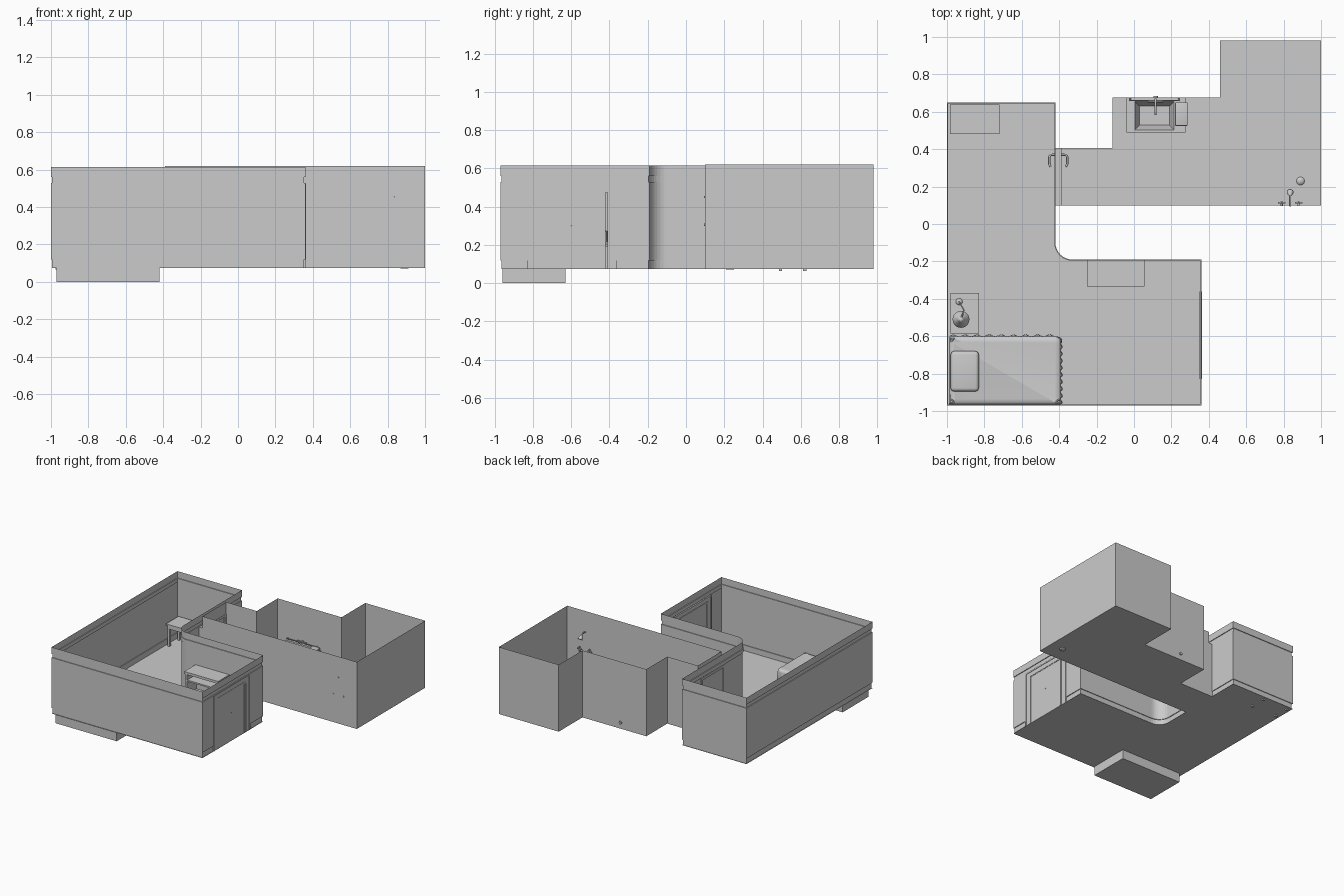
import bpy, bmesh, math
from mathutils import Vector

if "Cube" in bpy.data.objects:
    bpy.data.objects.remove(bpy.data.objects["Cube"])

F, T = 0.075, 0.615   # floor and wall-top heights


def make(name, verts, faces, smooth=False):
    me = bpy.data.meshes.new(name)
    me.from_pydata(verts, [], faces)
    ob = bpy.data.objects.new(name, me)
    bpy.context.collection.objects.link(ob)
    if smooth:
        for p in me.polygons:
            p.use_smooth = True
    return ob


def boxes(name, specs, bevel=0, seg=2):
    """One object made of several (x0,x1,y0,y1,z0,z1) boxes."""
    bm = bmesh.new()
    for x0, x1, y0, y1, z0, z1 in specs:
        vs = bmesh.ops.create_cube(bm, size=1)['verts']
        for v in vs:
            v.co = Vector(((x0 + x1) / 2 + v.co.x * (x1 - x0), (y0 + y1) / 2 + v.co.y * (y1 - y0),
                           (z0 + z1) / 2 + v.co.z * (z1 - z0)))
    me = bpy.data.meshes.new(name)
    bm.to_mesh(me)
    bm.free()
    ob = bpy.data.objects.new(name, me)
    bpy.context.collection.objects.link(ob)
    if bevel:
        m = ob.modifiers.new('bevel', 'BEVEL')
        m.width, m.segments = bevel, seg
        for p in me.polygons:
            p.use_smooth = True
    return ob


def wall(name, path, profile, closed):
    """Sweep an (inset, z) profile along a plan path, mitring the corners."""
    n, k = len(path), len(profile)
    pts = [Vector(p) for p in path]
    verts, faces = [], []
    for i, p in enumerate(pts):
        ds = []
        if closed or i > 0:
            ds.append((p - pts[i - 1]).normalized())
        if closed or i < n - 1:
            ds.append((pts[(i + 1) % n] - p).normalized())
        ns = [Vector((-d.y, d.x)) for d in ds]
        m = sum(ns, Vector((0, 0))).normalized()
        m /= m.dot(ns[0])
        verts += [(p.x + m.x * o, p.y + m.y * o, z) for o, z in profile]
    for i in range(n if closed else n - 1):
        j = (i + 1) % n
        faces += [(i * k + a, i * k + a + 1, j * k + a + 1, j * k + a) for a in range(k - 1)]
    return make(name, verts, faces)


def lathe(name, c, prof, seg=24):
    verts = [(c[0] + r * math.cos(2 * math.pi * i / seg), c[1] + r * math.sin(2 * math.pi * i / seg), c[2] + z)
             for r, z in prof for i in range(seg)]
    faces = [(a * seg + i, a * seg + (i + 1) % seg, (a + 1) * seg + (i + 1) % seg, (a + 1) * seg + i)
             for a in range(len(prof) - 1) for i in range(seg)]
    return make(name, verts, faces, True)


def tube(name, pts, r, cyclic=False):
    cu = bpy.data.curves.new(name, 'CURVE')
    cu.dimensions, cu.bevel_depth, cu.bevel_resolution, cu.use_fill_caps = '3D', r, 2, True
    s = cu.splines.new('POLY')
    s.points.add(len(pts) - 1)
    for q, p in zip(s.points, pts):
        q.co = (*p, 1)
    s.use_cyclic_u = cyclic
    ob = bpy.data.objects.new(name, cu)
    bpy.context.collection.objects.link(ob)
    return ob


def floor(name, path):
    return make(name, [(x, y, F) for x, y in path], [tuple(range(len(path)))])


# Bedroom shell: L-shaped plan with one rounded corner and mouldings
arc = [(-0.33 - 0.09 * math.sin(a), -0.10 - 0.09 * math.cos(a))
       for a in [math.pi / 2 * i / 8 for i in range(9)]]
sw, se, ne, nc, nw = (-1, -0.97), (0.36, -0.97), (0.36, -0.19), (-0.42, 0.65), (-1, 0.65)
floor('bedroom_floor', [sw, se, ne] + arc + [nc, nw])
low = [(0.006, F), (0.006, 0.12), (0, 0.12), (0, 0.525)]
high = [(0, 0.525), (0, 0.53), (0.006, 0.53), (0.006, 0.56), (0, 0.56), (0, T)]
wall('bedroom_wall_west', [(-0.42, 0.40), nc, nw, sw, se, (0.36, -0.83)], low, False)
wall('bedroom_wall_east', [(0.36, -0.36), ne] + arc + [(-0.42, 0.10)], low, False)
wall('bedroom_cornice', [sw, se, ne] + arc + [nc, nw], high, True)

# Bathroom shell
bath = [(-0.39, 0.10), (1, 0.10), (1, 0.98), (0.46, 0.98), (0.46, 0.675),
        (-0.115, 0.675), (-0.115, 0.405), (-0.39, 0.405)]
floor('bathroom_floor', bath)
wall('bathroom_walls', bath, [(0, F), (0, 0.62)], False)
wall('bathroom_door_header', [bath[-1], bath[0]], [(0, 0.525), (0, 0.62)], False)
floor('threshold', [(-0.42, 0.10), (-0.39, 0.10), (-0.39, 0.405), (-0.42, 0.405)])


def door_frame(name, x0, x1, y0, y1, top, w):
    boxes(name, [(x0, x1, y0, y0 + w, F, top - w), (x0, x1, y1 - w, y1, F, top - w),
                 (x0, x1, y0, y1, top - w, top)])


# Entrance door with stepped casing
door_frame('entrance_casing_outer', 0.349, 0.363, -0.83, -0.36, 0.525, 0.01)
door_frame('entrance_casing', 0.353, 0.36, -0.82, -0.37, 0.515, 0.04)
door_frame('entrance_casing_inner', 0.349, 0.362, -0.78, -0.42, 0.49, 0.012)
boxes('entrance_door', [(0.354, 0.358, -0.768, -0.432, F, 0.478)])
lathe('peephole', (0.356, -0.6, 0.3), [(0, -0.005), (0.005, 0), (0, 0.005)], 8)

# Bathroom door with lever handles on both sides
door_frame('bathroom_door_casing', -0.424, -0.388, 0.10, 0.405, 0.525, 0.02)
boxes('bathroom_door', [(-0.415, -0.395, 0.12, 0.385, F, 0.505)])
for s, n in ((-1, 'outer'), (1, 'inner')):
    x = -0.405
    tube('door_lever_' + n, [(x + s * 0.01, 0.37, 0.28), (x + s * 0.04, 0.37, 0.28), (x + s * 0.048, 0.36, 0.28),
                             (x + s * 0.048, 0.32, 0.28), (x + s * 0.04, 0.305, 0.28)], 0.006)
    boxes('lever_plate_' + n, [(x + s * 0.009, x + s * 0.016, 0.355, 0.385, 0.255, 0.305)])

# Bed: base, draped blanket with a rippled hem, pillow
boxes('bed_base', [(-0.97, -0.42, -0.96, -0.63, 0, 0.19)])


def blanket():
    x0, x1, y0, y1, r = -0.99, -0.39, -0.965, -0.60, 0.035
    rim = []
    for cx, cy, a0 in ((x1 - r, y1 - r, 0), (x0 + r / 4, y1 - r / 4, 90),
                       (x0 + r / 4, y0 + r / 4, 180), (x1 - r / 4, y0 + r / 4, 270)):
        rr = r if a0 == 0 else r / 4
        rim.append([(Vector((cx + rr * math.cos(math.radians(a0 + t * 15)),
                             cy + rr * math.sin(math.radians(a0 + t * 15)))),
                     Vector((math.cos(math.radians(a0 + t * 15)), math.sin(math.radians(a0 + t * 15)))))
                    for t in range(7)])
    loop = []
    for i in range(4):
        loop += rim[i]
        (p, d), (q, _) = rim[i][-1], rim[(i + 1) % 4][0]
        loop += [(p.lerp(q, t / 60), d) for t in range(1, 60)]
    n, verts, faces = len(loop), [], []
    rows = [(-0.03, 0.212, 0), (-0.012, 0.209, 0), (-0.003, 0.202, 0), (0, 0.19, 0.1), (0.002, 0.15, 0.6), (0.004, 0.10, 1)]
    for o, z, w in rows:
        for i, (p, d) in enumerate(loop):
            free = d.x > 0.5 or d.y > 0.5
            q = p + d * ((o if o < 0 or free else 0) + (0.005 * w * math.sin(i * 0.9) if free else 0))
            verts.append((q.x, q.y, z))
    for a in range(len(rows) - 1):
        faces += [(a * n + i, (a + 1) * n + i, (a + 1) * n + (i + 1) % n, a * n + (i + 1) % n) for i in range(n)]
    faces.append(tuple(range(n)))
    make('blanket', verts, faces, True)


blanket()
boxes('pillow', [(-0.98, -0.83, -0.895, -0.68, 0.205, 0.245)], 0.018, 4)

# Nightstand and lamp
boxes('nightstand', [(-0.98, -0.83, -0.585, -0.37, 0.19, 0.205), (-0.975, -0.838, -0.58, -0.375, F, 0.19)])
lathe('lamp_base', (-0.935, -0.415, 0.205), [(0, 0), (0.018, 0), (0.018, 0.006), (0.005, 0.01), (0, 0.01)])
tube('lamp_arm', [(-0.935, -0.415, 0.21), (-0.935, -0.415, 0.27), (-0.91, -0.46, 0.31), (-0.925, -0.51, 0.305)], 0.004)
lathe('lamp_shade', (-0.925, -0.51, 0.25), [(0.045, 0), (0.035, 0.025), (0.015, 0.045), (0.012, 0.06), (0, 0.06)])

# Desk whose legs reach just through the floor
boxes('desk', [(-0.985, -0.72, 0.48, 0.64, 0.243, 0.255), (-0.978, -0.727, 0.487, 0.633, 0.215, 0.243)]
      + [(x, x + 0.018, y, y + 0.018, 0.065, 0.215) for x in (-0.975, -0.748) for y in (0.485, 0.612)])

# Tall open cabinet on the rounded wall
boxes('cabinet', [(-0.25, 0.055, -0.335, -0.19, 0.355, 0.375), (-0.245, -0.23, -0.33, -0.195, F, 0.355),
                  (0.035, 0.05, -0.33, -0.195, F, 0.355), (-0.23, 0.035, -0.205, -0.195, F, 0.355),
                  (-0.23, 0.035, -0.325, -0.205, 0.295, 0.307), (-0.23, 0.035, -0.325, -0.205, 0.09, 0.19)])

# Washbasin: counter frame, bowl, tap, waste pipe and towel
zt = 0.30
boxes('basin_counter', [(-0.04, 0.005, 0.49, 0.675, zt - 0.025, zt), (0.215, 0.275, 0.49, 0.675, zt - 0.025, zt),
                        (0.005, 0.215, 0.49, 0.503, zt - 0.025, zt), (0.005, 0.215, 0.655, 0.675, zt - 0.025, zt)])
make('basin_bowl', [(x, y, z) for z, i in ((zt, 0), (zt - 0.06, 0.025))
                    for x, y in ((0.005 + i, 0.503 + i), (0.215 - i, 0.503 + i), (0.215 - i, 0.655 - i), (0.005 + i, 0.655 - i))],
     [(0, 1, 5, 4), (1, 2, 6, 5), (2, 3, 7, 6), (3, 0, 4, 7), (4, 5, 6, 7)])
tube('basin_tap', [(0.115, 0.67, 0.335), (0.115, 0.61, 0.34), (0.115, 0.585, 0.325)], 0.006)
tube('basin_tap_bar', [(0.075, 0.655, 0.335), (0.155, 0.655, 0.335)], 0.005)
tube('basin_waste', [(0.115, 0.58, 0.24), (0.115, 0.58, 0.13), (0.115, 0.685, 0.125)], 0.012)
tube('towel_rail', [(-0.02, 0.675, 0.325), (-0.02, 0.66, 0.325), (0.24, 0.66, 0.325), (0.24, 0.675, 0.325)], 0.004)
for i in range(3):
    boxes('folded_towel_%d' % (i + 1), [(0.22, 0.287, 0.525, 0.65, zt + i * 0.012, zt + 0.012 + i * 0.012)], 0.005, 3)

# Shower: arm, head, two cross handles and floor drain
tube('shower_arm', [(0.835, 0.095, 0.45), (0.835, 0.13, 0.455), (0.835, 0.155, 0.44)], 0.005)
sh = lathe('shower_head', (0, 0, 0), [(0, 0.02), (0.006, 0.02), (0.018, -0.01), (0.018, -0.015), (0, -0.015)], 16)
sh.location, sh.rotation_euler = (0.835, 0.163, 0.428), (math.radians(35), 0, 0)
for x in (0.79, 0.88):
    tube('shower_valve', [(x, 0.095, 0.305), (x, 0.12, 0.305)], 0.006)
    boxes('shower_handle', [(x - 0.02, x + 0.02, 0.109, 0.117, 0.301, 0.309), (x - 0.004, x + 0.004, 0.109, 0.117, 0.285, 0.325)])
lathe('shower_drain', (0.89, 0.23, F), [(0, 0.003), (0.022, 0.003), (0.022, -0.004), (0, -0.004)])
